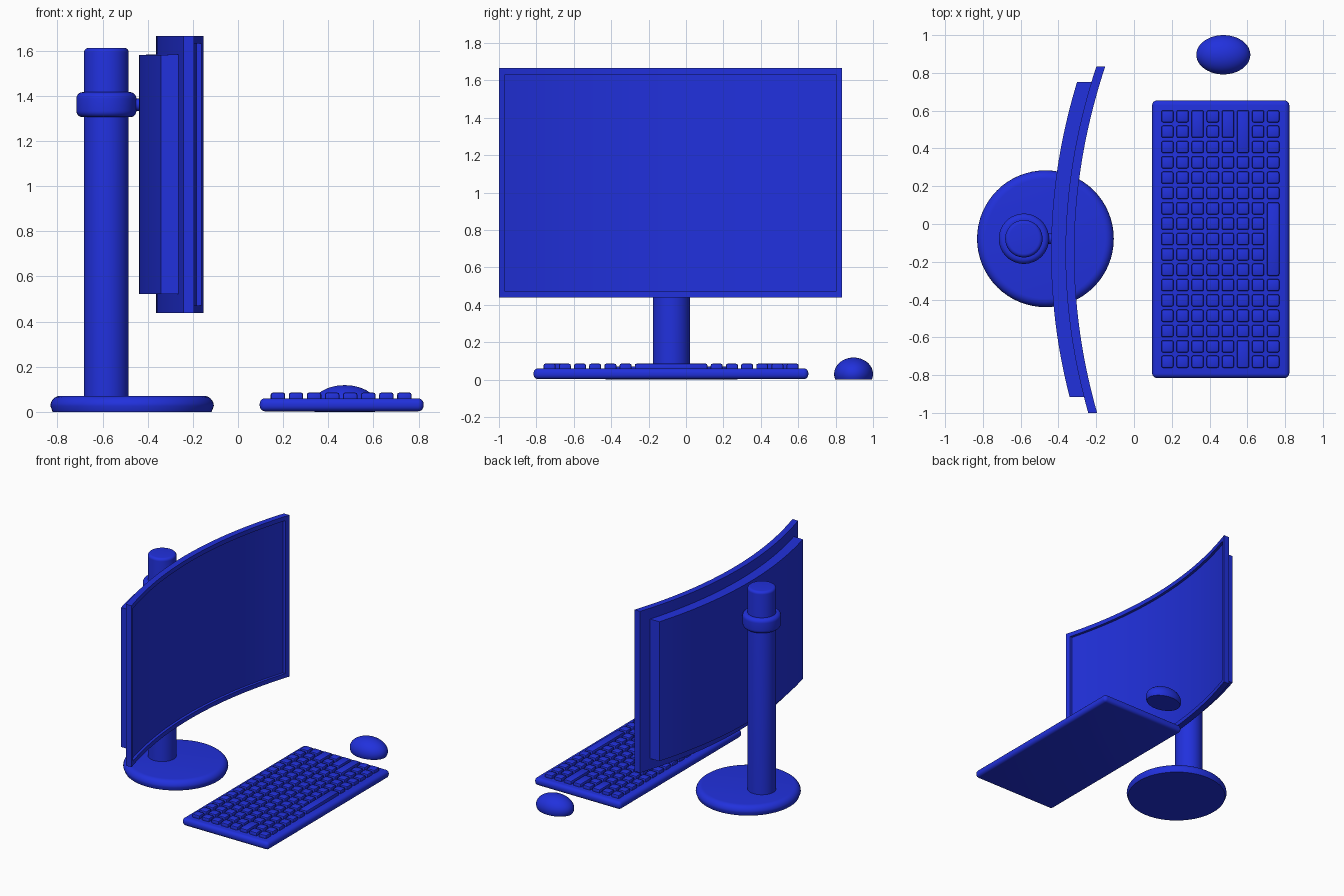
import bpy, bmesh, math
from mathutils import Vector, Matrix

if "Cube" in bpy.data.objects:
    bpy.data.objects.remove(bpy.data.objects["Cube"])

blue = bpy.data.materials.new("blue_plastic")
blue.diffuse_color = (0.015, 0.03, 0.72, 1)
blue.use_nodes = True
blue.node_tree.nodes["Principled BSDF"].inputs["Base Color"].default_value = blue.diffuse_color


def finish(name, bm, angle=35):
    bmesh.ops.recalc_face_normals(bm, faces=bm.faces)
    mesh = bpy.data.meshes.new(name)
    bm.to_mesh(mesh)
    bm.free()
    mesh.shade_smooth()
    mesh.set_sharp_from_angle(angle=math.radians(angle))
    mesh.materials.append(blue)
    obj = bpy.data.objects.new(name, mesh)
    bpy.context.collection.objects.link(obj)
    return obj


def add_box(bm, lo, hi):
    lo, hi = Vector(lo), Vector(hi)
    m = Matrix.Translation((lo + hi) / 2) @ Matrix.Diagonal((*(hi - lo), 1))
    bmesh.ops.create_cube(bm, size=1, matrix=m)


def round_edges(bm, width, segments):
    bmesh.ops.bevel(bm, geom=bm.edges[:], offset=width, segments=segments,
                    profile=0.5, affect='EDGES')


def lathe(name, profile, matrix, steps=64):
    """Spin an (r, z) profile around z, then place it."""
    bm = bmesh.new()
    vs = [bm.verts.new((r, 0, z)) for r, z in profile]
    es = [bm.edges.new(p) for p in zip(vs, vs[1:])]
    bmesh.ops.spin(bm, geom=vs + es, cent=(0, 0, 0), axis=(0, 0, 1),
                   angle=2 * math.pi, steps=steps)
    bmesh.ops.remove_doubles(bm, verts=bm.verts[:], dist=1e-5)
    bm.transform(matrix)
    return finish(name, bm)


def corner(r, z, rad, start, n=6):
    """Quarter-circle of profile points about (r, z)."""
    return [(r + rad * math.cos(math.radians(start + 90 * i / n)),
             z + rad * math.sin(math.radians(start + 90 * i / n))) for i in range(n + 1)]


MID_Y = -0.083
T = Matrix.Translation

# Stand: round foot, pole, collar and short mount
lathe("stand_base", [(0, 0), (0.352, 0)] + corner(0.317, 0.026, 0.045, 0) + [(0, 0.071)],
      T((-0.469, MID_Y + 0.005, 0)))
pole_at = T((-0.583, MID_Y + 0.005, 0))
lathe("stand_pole", [(0, 0.05), (0.099, 0.05)] + corner(0.079, 1.592, 0.02, 0) + [(0, 1.612)], pole_at)
lathe("stand_collar", [(0.09, 1.305)] + corner(0.105, 1.333, 0.028, -90)
      + corner(0.105, 1.388, 0.028, 0) + [(0.09, 1.416)], pole_at)
lathe("screen_mount", [(0, 0), (0.027, 0), (0.027, 0.19), (0, 0.19)],
      T((-0.59, MID_Y + 0.005, 1.36)) @ Matrix.Rotation(math.pi / 2, 4, 'Y'), 24)

# Curved monitor: slab with recessed screen in front, raised housing behind
Y0, Y1 = -1.0, 0.835
bm = bmesh.new()
add_box(bm, (-0.362, Y0, 0.438), (-0.315, Y1, 1.665))
bm.faces.ensure_lookup_table()
bm.normal_update()
front = max(bm.faces, key=lambda f: f.normal.x)
back = min(bm.faces, key=lambda f: f.normal.x)
for face, inset, move in ((front, 0.033, -0.02), (back, 0.083, -0.076)):
    bmesh.ops.inset_region(bm, faces=[face], thickness=inset, use_even_offset=True)
    bmesh.ops.inset_region(bm, faces=[face], thickness=0.0005, use_even_offset=True)
    bmesh.ops.translate(bm, verts=face.verts[:], vec=(move, 0, 0))
for i in range(1, 40):
    y = Y0 + (Y1 - Y0) * i / 40
    bmesh.ops.bisect_plane(bm, geom=bm.verts[:] + bm.edges[:] + bm.faces[:],
                           plane_co=(0, y, 0), plane_no=(0, 1, 0), dist=1e-5)
for v in bm.verts:
    t = v.co.y - MID_Y
    v.co.x += 0.0234 * t + 0.168 * t * t
finish("monitor", bm, 25)

# Keyboard body
bm = bmesh.new()
add_box(bm, (0.096, -0.815, 0.002), (0.822, 0.654, 0.06))
round_edges(bm, 0.025, 5)
finish("keyboard_body", bm)

# Keys: 8 x 17 grid, some spanning several cells (column, first cell): count
long_keys = {(2, 0): 2, (4, 0): 2, (5, 0): 3, (5, 15): 2, (7, 6): 5}
bm = bmesh.new()
half = 0.032
for col in range(8):
    row = 0
    while row < 17:
        span = long_keys.get((col, row), 1)
        x = 0.177 + 0.08 * col
        ya, yb = 0.57 - 0.0812 * row, 0.57 - 0.0812 * (row + span - 1)
        add_box(bm, (x - half, yb - half, 0.045), (x + half, ya + half, 0.085))
        row += span
round_edges(bm, 0.009, 2)
finish("keyboard_keys", bm)

# Mouse: ellipsoid dome with a flat underside
a0 = -math.asin(0.03 / 0.088)
dome = [(math.cos(a), 0.03 + 0.088 * math.sin(a))
        for a in (a0 + (math.pi / 2 - a0) * i / 16 for i in range(17))]
lathe("mouse", [(0, 0)] + dome,
      T((0.473, 0.896, 0)) @ Matrix.Diagonal((0.143, 0.104, 1, 1)), 48)
